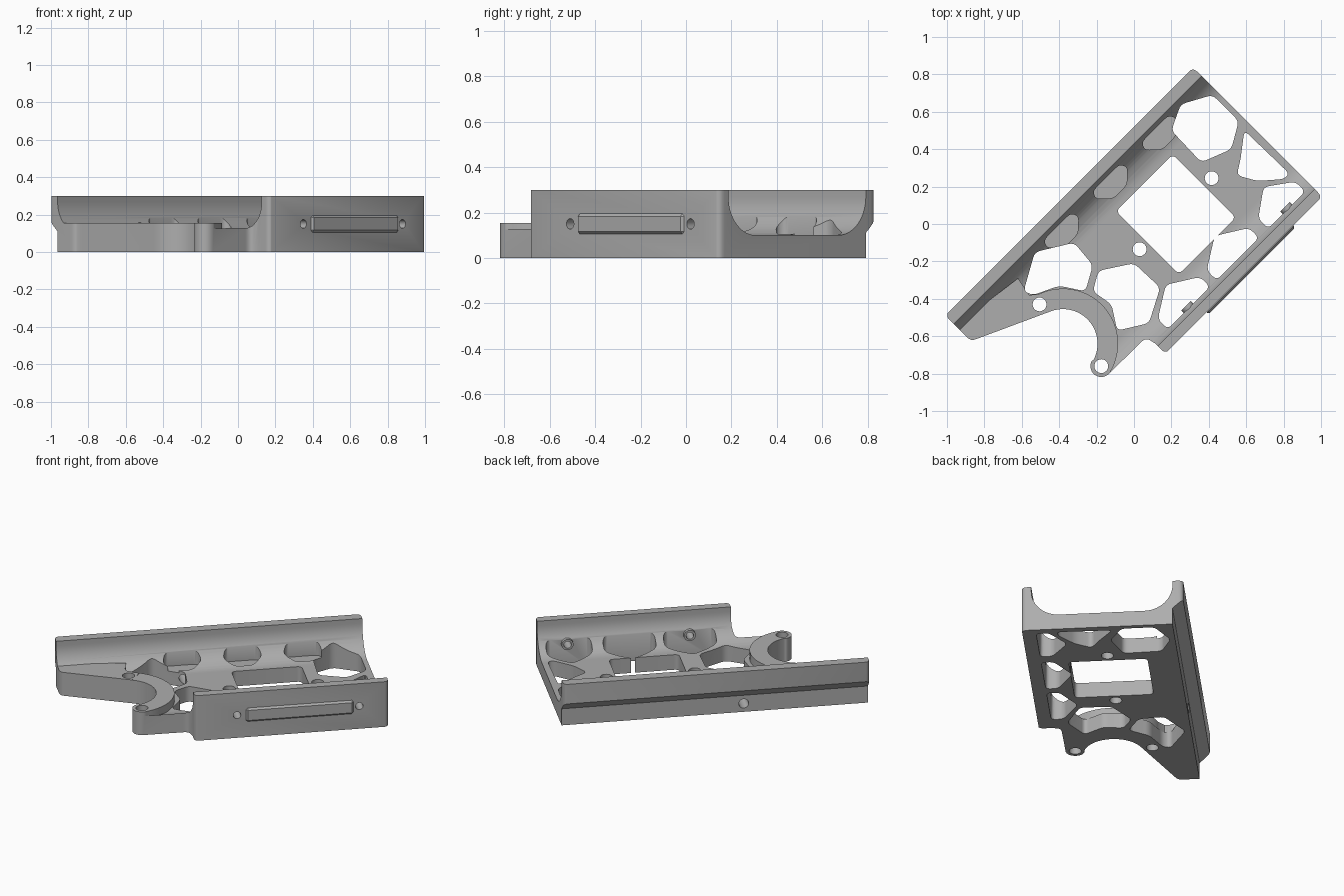
import bpy, bmesh, math
from mathutils import Vector

cube = bpy.data.objects.get("Cube")
if cube:
    bpy.data.objects.remove(cube, do_unlink=True)

grey = bpy.data.materials.new("plain grey")
grey.use_nodes = True
COLOUR = (0.42, 0.42, 0.42, 1)
grey.diffuse_color = COLOUR
grey.node_tree.nodes["Principled BSDF"].inputs["Base Color"].default_value = COLOUR

H = math.sqrt(0.5)


def W(u, v):
    """Part axes (u along, v across) to plan x, y."""
    return ((u - v) * H, (u + v) * H)


def arc(c, r, start, end, n=20):
    steps = [math.radians(start + (end - start) * i / n) for i in range(n + 1)]
    return [(c[0] + r * math.cos(a), c[1] + r * math.sin(a)) for a in steps]


def rounded(pts, r):
    """Round the clear corners of a polygon, leaving arcs alone."""
    out = []
    for i, p in enumerate(pts):
        p, a, b = Vector(p), Vector(pts[i - 1]), Vector(pts[(i + 1) % len(pts)])
        da, db = a - p, b - p
        if da.angle(-db) < 0.3:
            out.append(p)
            continue
        s = p + da.normalized() * min(r, da.length * 0.45)
        e = p + db.normalized() * min(r, db.length * 0.45)
        for k in range(6):
            t = k / 5
            out.append(s * (1 - t) ** 2 + p * 2 * t * (1 - t) + e * t * t)
    return out


def prism(name, pts, vec):
    """Extrude a closed 3D polygon along a vector."""
    bm = bmesh.new()
    face = bm.faces.new([bm.verts.new(p) for p in pts])
    ext = bmesh.ops.extrude_face_region(bm, geom=[face])["geom"]
    bmesh.ops.translate(bm, vec=Vector(vec),
                        verts=[g for g in ext if isinstance(g, bmesh.types.BMVert)])
    bmesh.ops.recalc_face_normals(bm, faces=bm.faces)
    mesh = bpy.data.meshes.new(name)
    bm.to_mesh(mesh)
    bm.free()
    ob = bpy.data.objects.new(name, mesh)
    bpy.context.collection.objects.link(ob)
    mesh.materials.append(grey)
    return ob


def slab(name, pts, z0, z1):
    return prism(name, [(p[0], p[1], z0) for p in pts], (0, 0, z1 - z0))


def cross_rod(name, u, z, r, v0, v1):
    """Cylinder running across the part."""
    ring = [W(u + p[0], v0) + (z + p[1],) for p in arc((0, 0), r, 0, 345, 23)]
    return prism(name, ring, W(0, v1 - v0) + (0,))


def activate(ob):
    bpy.ops.object.select_all(action="DESELECT")
    ob.select_set(True)
    bpy.context.view_layer.objects.active = ob


def combine(body, tool, op):
    mod = body.modifiers.new(op, "BOOLEAN")
    mod.operation, mod.solver, mod.object = op, "EXACT", tool
    activate(body)
    bpy.ops.object.modifier_apply(modifier=mod.name)
    bpy.data.objects.remove(tool, do_unlink=True)


# Channel cross-section: floor, two filleted walls, stepped outer wall
R, FLOOR, TOP = 0.17, 0.1, 0.3
section = [(-0.608, -0.05), (0.304, -0.05), (0.304, 0.11), (0.368, 0.17), (0.368, TOP), (0.304, TOP)]
section += arc((0.304 - R, FLOOR + R), R, 0, -90, 14)
section += arc((R - 0.551, FLOOR + R), R, 270, 180, 14)
section += [(-0.551, TOP), (-0.608, TOP)]
body = prism("bracket_body", [W(-1.1, v) + (z,) for v, z in section], W(2, 0) + (0,))

# Raised corner wedge and curved arm
CENTRE, CAP = (-0.38, -0.64), (-0.175, -0.76)
wedge = [W(-1.08, 0.29), W(-1.08, 0.16), (-0.82, -0.63), (-0.45, -0.48),
         (-0.47, -0.37), (-0.56, -0.38), (-0.62, -0.29)]
combine(body, slab("wedge", wedge, -0.06, 0.155), "UNION")
arm = (arc(CENTRE, 0.295, -30, 125, 28) + arc(CENTRE, 0.18, 125, -30, 28)
       + arc(CAP, 0.0585, 152, 328, 14))
combine(body, slab("arm", arm, -0.07, 0.154), "UNION")

# Trim everything to the plan outline
outline = [W(0.815, -0.61), W(0.815, 0.37), W(-1.06, 0.37), W(-1.06, 0.177), (-0.84, -0.614)]
outline += arc(CENTRE, 0.185, 112, -28, 28) + arc(CAP, 0.058, 152, 315, 14)
outline += [W(-0.385, -0.474), W(-0.372, -0.53), W(-0.372, -0.612)]
combine(body, slab("outline", rounded(outline, 0.035), 0, 0.4), "INTERSECT")

# Lightening holes and the central window
holes = [
    [W(-0.02, -0.36), W(0.41, -0.36), W(0.41, 0.117), W(-0.02, 0.117)],
    [(0.2, 0.5), (0.25, 0.64), (0.42, 0.69), (0.56, 0.55), (0.52, 0.4), (0.36, 0.33)],
    [(0.59, 0.5), (0.83, 0.27), (0.8, 0.24), (0.66, 0.23), (0.55, 0.26), (0.57, 0.35)],
    [(-0.59, -0.36), (-0.53, -0.15), (-0.32, -0.1), (-0.22, -0.22), (-0.26, -0.36),
     (-0.4, -0.33), (-0.54, -0.38)],
    [(-0.19, -0.25), (0, -0.21), (0.14, -0.34), (0.08, -0.53), (-0.09, -0.57),
     (-0.12, -0.43), (-0.22, -0.36)],
]
for u, w in ((-0.11, 0.16), (0.26, 0.16), (0.63, 0.14)):
    holes.append([W(u, -0.35), W(u + w, -0.45), W(u + w, -0.525),
                  W(u - w, -0.525), W(u - w, -0.45)])
for pts in holes:
    combine(body, slab("hole", rounded(pts, 0.03), -0.1, 0.4), "DIFFERENCE")

# Blind pockets along the stepped wall
for u in (0.44, 0.07, -0.3):
    pts = [W(u - 0.1, 0.28), W(u - 0.12, 0.24), W(u - 0.05, 0.175),
           W(u + 0.05, 0.175), W(u + 0.12, 0.24), W(u + 0.1, 0.28)]
    combine(body, slab("pocket", rounded(pts, 0.025), 0.09, 0.4), "DIFFERENCE")

# Vertical screw holes
for c in ((0.415, 0.245), (0.03, -0.135), (-0.505, -0.43), CAP):
    combine(body, slab("screw_hole", arc(c, 0.037, 0, 345, 23), -0.1, 0.4), "DIFFERENCE")

# Side screw bosses and holes, and the hole in the stepped wall
for u in (-0.113, 0.636):
    combine(body, cross_rod("boss", u, 0.15, 0.036, -0.58, -0.505), "UNION")
    combine(body, cross_rod("side_hole", u, 0.15, 0.023, -0.7, -0.45), "DIFFERENCE")
combine(body, cross_rod("edge_hole", -0.3, 0.055, 0.03, 0.14, 0.4), "DIFFERENCE")

# Raised blank bar on the plain wall
bar = prism("side_bar", [W(u, -0.6) + (z,) for u, z in
                         ((-0.06, 0.105), (0.6, 0.105), (0.6, 0.195), (-0.06, 0.195))],
            W(0, -0.023) + (0,))
bevel = bar.modifiers.new("bevel", "BEVEL")
bevel.width, bevel.segments = 0.012, 1
activate(bar)
bpy.ops.object.modifier_apply(modifier="bevel")

activate(body)
bpy.ops.object.shade_smooth_by_angle(angle=math.radians(30))
